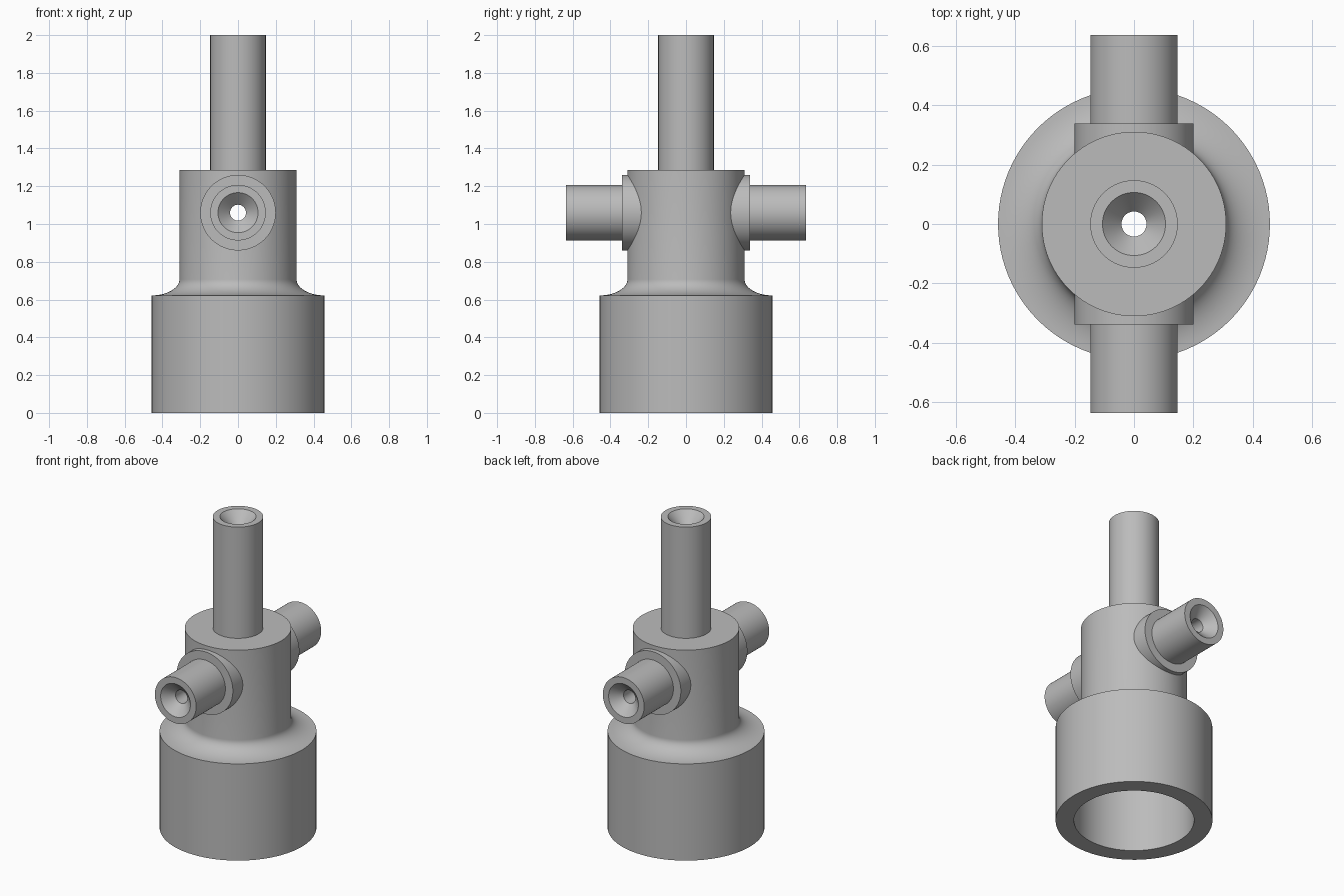
import bpy, bmesh, math
from mathutils import Matrix, Vector

if "Cube" in bpy.data.objects:
    bpy.data.objects.remove(bpy.data.objects["Cube"], do_unlink=True)

# One grey for the whole fitting
grey = bpy.data.materials.new("matte grey")
grey.use_nodes = True
COLOUR = (0.5, 0.5, 0.5, 1)
grey.diffuse_color = COLOUR
bsdf = grey.node_tree.nodes["Principled BSDF"]
bsdf.inputs["Base Color"].default_value = COLOUR
bsdf.inputs["Roughness"].default_value = 0.6

SEGMENTS = 96
BORE = 0.042       # narrow passage
MOUTH = 0.106      # wide end of each funnel
TUBE = 0.147       # outer radius of the tubes
PORT_Z = 1.06


def lathe(name, profile, matrix=Matrix()):
    """Spin a closed (radius, height) profile around z."""
    bm = bmesh.new()
    verts = [bm.verts.new((r, 0, z)) for r, z in profile]
    edges = [bm.edges.new((v, verts[i - 1])) for i, v in enumerate(verts)]
    bmesh.ops.spin(bm, geom=verts + edges, cent=(0, 0, 0), axis=(0, 0, 1),
                   angle=math.tau, steps=SEGMENTS)
    bmesh.ops.remove_doubles(bm, verts=bm.verts, dist=1e-5)
    bmesh.ops.recalc_face_normals(bm, faces=bm.faces)
    bm.transform(matrix)
    mesh = bpy.data.meshes.new(name)
    bm.to_mesh(mesh)
    bm.free()
    mesh.materials.append(grey)
    obj = bpy.data.objects.new(name, mesh)
    bpy.context.collection.objects.link(obj)
    return obj


def smooth(obj):
    bpy.ops.object.select_all(action='DESELECT')
    obj.select_set(True)
    bpy.context.view_layer.objects.active = obj
    bpy.ops.object.shade_smooth_by_angle(angle=math.radians(30))


# Stepped body: hollow base, concave shoulder, narrower upper barrel
base_r, barrel_r, shoulder_z, fillet_h = 0.457, 0.31, 0.622, 0.085
shoulder = []
for i in range(13):
    a = i / 12 * math.pi / 2
    shoulder.append((base_r - (base_r - barrel_r) * math.sin(a),
                     shoulder_z + fillet_h * (1 - math.cos(a))))
body = lathe("body", [(0.35, 0), (base_r, 0)] + shoulder +
             [(barrel_r, 1.285), (0.05, 1.285), (0.05, 0.5), (0.35, 0.5)])

# Cross passage through the barrel
bpy.ops.mesh.primitive_cylinder_add(vertices=48, radius=0.05, depth=1,
                                    location=(0, 0, PORT_Z),
                                    rotation=(math.pi / 2, 0, 0))
cutter = bpy.context.object
cutter.name = "cross_passage_cutter"
cutter.hide_render = True
bpy.ops.object.select_all(action='DESELECT')
bpy.context.view_layer.objects.active = body
body.select_set(True)
cut = body.modifiers.new("cross passage", 'BOOLEAN')
cut.operation = 'DIFFERENCE'
cut.solver = 'EXACT'
cut.object = cutter
bpy.ops.object.modifier_apply(modifier=cut.name)
bpy.data.objects.remove(cutter, do_unlink=True)
smooth(body)

# Upright tube with a funnel mouth
smooth(lathe("top_tube", [(BORE, 1.2), (TUBE, 1.2), (TUBE, 2), (MOUTH, 2),
                          (BORE, 1.93)]))

# Front and back ports, each with a round boss and a funnel mouth
port = [(BORE, 0.15), (0.2, 0.15), (0.2, 0.338), (TUBE, 0.338),
        (TUBE, 0.635), (MOUTH, 0.635), (BORE, 0.575)]
for name, side in (("front_port", 1), ("back_port", -1)):
    turn = (Matrix.Translation(Vector((0, 0, PORT_Z))) @
            Matrix.Rotation(side * math.pi / 2, 4, 'X'))
    smooth(lathe(name, port, turn))
